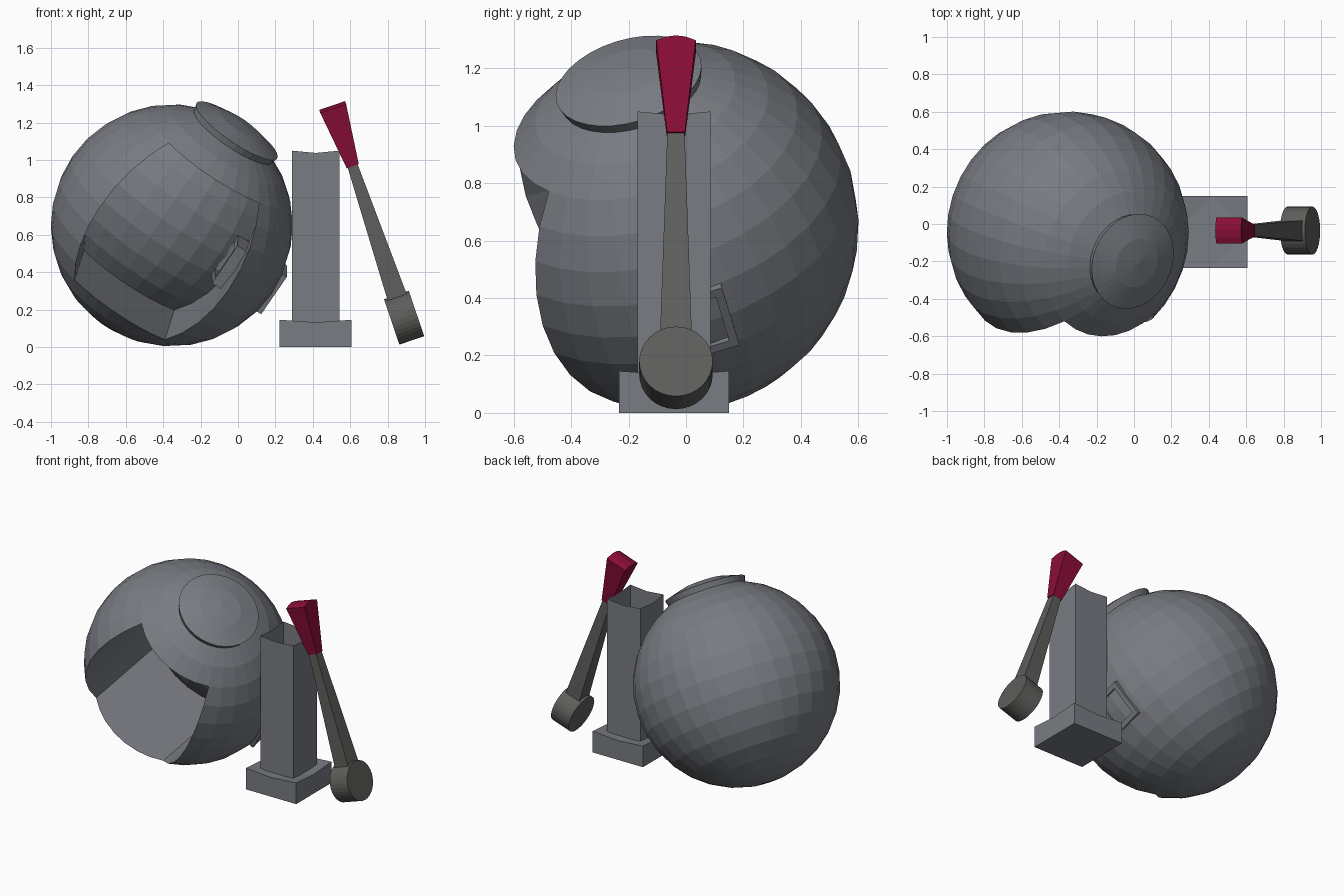
import bpy, bmesh, math
from mathutils import Vector, Matrix

if "Cube" in bpy.data.objects:
    bpy.data.objects.remove(bpy.data.objects["Cube"])

R = 0.647
CENTRE = Vector((-0.354, -0.045, 0.651))
GREY = (0.19, 0.20, 0.225, 1)
DARK = (0.11, 0.11, 0.105, 1)
RED = (0.25, 0.004, 0.038, 1)

# tilted frame of the ball: Z is the cap axis, X is the left edge of the hatch
ZL = Vector((0.55, -0.245, 0.80)).normalized()
XL = Vector((-0.592, -0.79, 0.153))
XL = (XL - ZL * XL.dot(ZL)).normalized()
YL = ZL.cross(XL)


def frame(x, y, z, origin):
    m = Matrix((x, y, z)).transposed().to_4x4()
    m.translation = origin
    return m


BALL = frame(XL, YL, ZL, CENTRE)
mats = {}


def finish(name, bm, matrix, color=GREY):
    mesh = bpy.data.meshes.new(name)
    bm.to_mesh(mesh)
    bm.free()
    mesh.transform(matrix)
    ob = bpy.data.objects.new(name, mesh)
    bpy.context.collection.objects.link(ob)
    if color not in mats:
        mats[color] = bpy.data.materials.new(name + "_colour")
        mats[color].diffuse_color = color
    mesh.materials.append(mats[color])
    return ob


def angles(face):
    c = face.calc_center_median()
    return (math.degrees(math.atan2(c.z, math.hypot(c.x, c.y))),
            math.degrees(math.atan2(c.y, c.x)))


def sphere(radius):
    bm = bmesh.new()
    bmesh.ops.create_uvsphere(bm, u_segments=32, v_segments=16, radius=radius)
    return bm


# ball with a hatch patch pushed straight in
bm = sphere(R)
patch = [f for f in bm.faces
         if abs(angles(f)[0]) < 45 and 0 < angles(f)[1] < 78.75]
ext = bmesh.ops.extrude_face_region(bm, geom=patch)
bmesh.ops.delete(bm, geom=[f for f in patch if f.is_valid], context='FACES')
mid = math.radians(39.375)
inward = Vector((-math.cos(mid), -math.sin(mid), 0)) * 0.65
bmesh.ops.translate(bm, vec=inward, verts=[g for g in ext['geom']
                                           if isinstance(g, bmesh.types.BMVert)])
finish("ball", bm, BALL)

# raised round cap
bm = sphere(0.685)
bmesh.ops.delete(bm, geom=[f for f in bm.faces if angles(f)[0] < 67.5],
                 context='FACES')
cap = finish("ball_cap", bm, BALL)
mod = cap.modifiers.new("thickness", 'SOLIDIFY')
mod.thickness = 0.06
mod.offset = -1


def loft(name, rings, matrix, color=GREY, caps=(True, True)):
    """Skin a list of point rings."""
    bm = bmesh.new()
    vs = [[bm.verts.new(p) for p in ring] for ring in rings]
    n = len(vs[0])
    for a, b in zip(vs, vs[1:]):
        for i in range(n):
            j = (i + 1) % n
            bm.faces.new((a[i], a[j], b[j], b[i]))
    if caps[0]:
        bm.faces.new(vs[0][::-1])
    if caps[1]:
        bmesh.ops.triangulate(bm, faces=[bm.faces.new(vs[-1])])
    bmesh.ops.recalc_face_normals(bm, faces=bm.faces[:])
    return finish(name, bm, matrix, color)


def rect(hx, hy, z):
    return [(-hx, -hy, z), (hx, -hy, z), (hx, hy, z), (-hx, hy, z)]


def dipped(h, z, dip=0.0):
    """Square outline whose edge midpoints sit lower than its corners."""
    pts = [(-1, -1), (0, -1), (1, -1), (1, 0), (1, 1), (0, 1), (-1, 1), (-1, 0)]
    return [(x * h, y * h, z - (dip if x * y == 0 else 0)) for x, y in pts]


# small hollow chute through the wall of the hatch, on the equator
rad = Vector((0.845, 0.15, -0.517))
rad = (rad - ZL * rad.dot(ZL)).normalized()
side = ZL.cross(rad)
chute = frame(ZL, side, rad, CENTRE)
loft("chute", [rect(.095, .075, .34), rect(.125, .105, .34),
               rect(.125, .105, .655), rect(.095, .075, .655),
               rect(.095, .075, .34)], chute, caps=(False, False))

# square open post on its foot
at = Matrix.Translation((0.415, -0.042, 0))
loft("post_foot", [dipped(.192, 0), dipped(.192, .146, .014)], at)
loft("post", [dipped(.127, .10), dipped(.127, 1.05, .012)], at, caps=(False, False))

# leaning lever: local Z runs up the lever, local X is the hub axis
u = Vector((-0.321, 0, 0.947)).normalized()
y = Vector((0, 1, 0))
lever = frame(y.cross(u), y, u, Vector((0.888, -0.035, 0.157)))
N = 32
circle = [(0.128 * math.cos(2 * math.pi * i / N),
           0.128 * math.sin(2 * math.pi * i / N)) for i in range(N)]
loft("lever_hub", [[(x, a, b) for a, b in circle] for x in (-.07, .07)],
     lever, DARK)
loft("lever_arm", [rect(.055, .056, .08), rect(.028, .03, .86)], lever, DARK)


# red grip, flaring to a gently arched top
def arched(hx, hy, z, rise):
    ys = [-1, -.5, 0, .5, 1]
    front = [(hx, t * hy, z + rise * (1 - t * t)) for t in ys]
    return front + [(-hx, t * hy, z + rise * (1 - t * t)) for t in reversed(ys)]


loft("lever_grip", [arched(.034, .031, .855, 0), arched(.073, .069, 1.18, .018)],
     lever, RED)

for m in bpy.data.materials:
    if m.users and not m.is_grease_pencil:
        m.use_nodes = True
        m.node_tree.nodes["Principled BSDF"].inputs["Base Color"].default_value = m.diffuse_color
